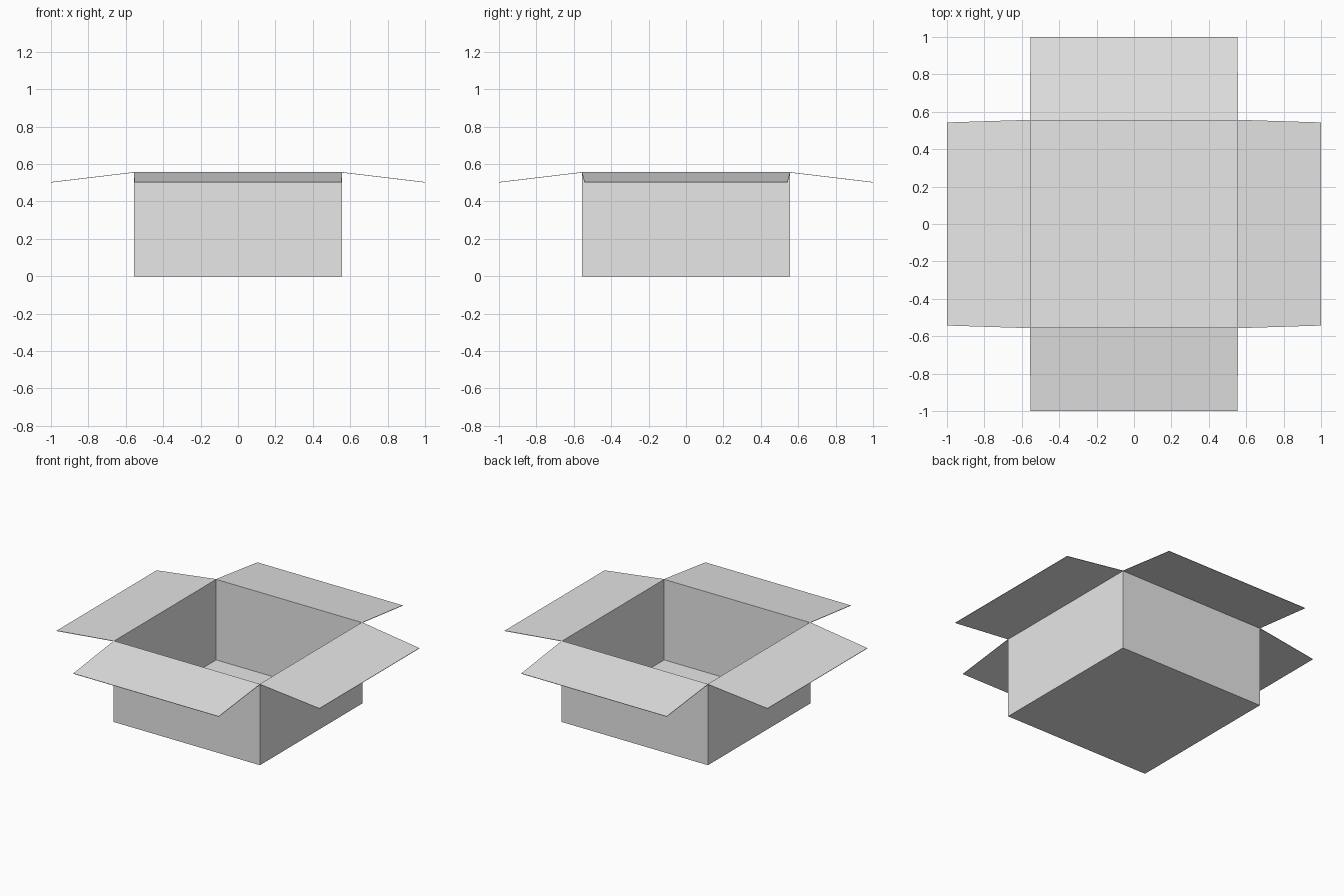
import bpy
import bmesh
from math import pi
from mathutils import Matrix, Vector

cube = bpy.data.objects.get("Cube")
if cube:
    bpy.data.objects.remove(cube, do_unlink=True)

HALF = 0.557       # half width of the box, also its height
TIP_Z = 0.504      # height of the drooping flap edges
CARD = 0.003       # card thickness

card = bpy.data.materials.new("light_grey_card")
card.use_nodes = True
card.diffuse_color = (0.8, 0.8, 0.8, 1)
card.node_tree.nodes["Principled BSDF"].inputs["Base Color"].default_value = (0.8, 0.8, 0.8, 1)


def add_card(name, bm):
    """Turn a sheet into an object with a little thickness behind its faces."""
    mesh = bpy.data.meshes.new(name)
    bm.to_mesh(mesh)
    bm.free()
    mesh.materials.append(card)
    obj = bpy.data.objects.new(name, mesh)
    bpy.context.collection.objects.link(obj)
    solid = obj.modifiers.new("card_thickness", "SOLIDIFY")
    solid.thickness = CARD
    solid.offset = -1
    solid.use_even_offset = True
    return obj


# Open box: floor and four walls
bm = bmesh.new()
bmesh.ops.create_cube(bm, size=1)
bmesh.ops.scale(bm, vec=(2 * HALF, 2 * HALF, HALF), verts=bm.verts)
bmesh.ops.translate(bm, vec=(0, 0, HALF / 2), verts=bm.verts)
lid = [f for f in bm.faces if f.normal.z > 0.9]
bmesh.ops.delete(bm, geom=lid, context="FACES_ONLY")
add_card("box_body", bm)


def add_flap(name, angle, tip_half):
    """Flap hinged on a wall top, drooping slightly outward."""
    bm = bmesh.new()
    outline = [(-HALF, -HALF, HALF), (-tip_half, -1, TIP_Z),
               (tip_half, -1, TIP_Z), (HALF, -HALF, HALF)]
    turn = Matrix.Rotation(angle, 3, "Z")
    bm.faces.new([bm.verts.new(turn @ Vector(p)) for p in outline])
    bm.normal_update()
    add_card(name, bm)


# Four open flaps, the side pair tapering a little more
for i, side in enumerate(("front", "left", "back", "right")):
    add_flap(side + "_flap", i * pi / 2, 0.543 if i % 2 else 0.553)
